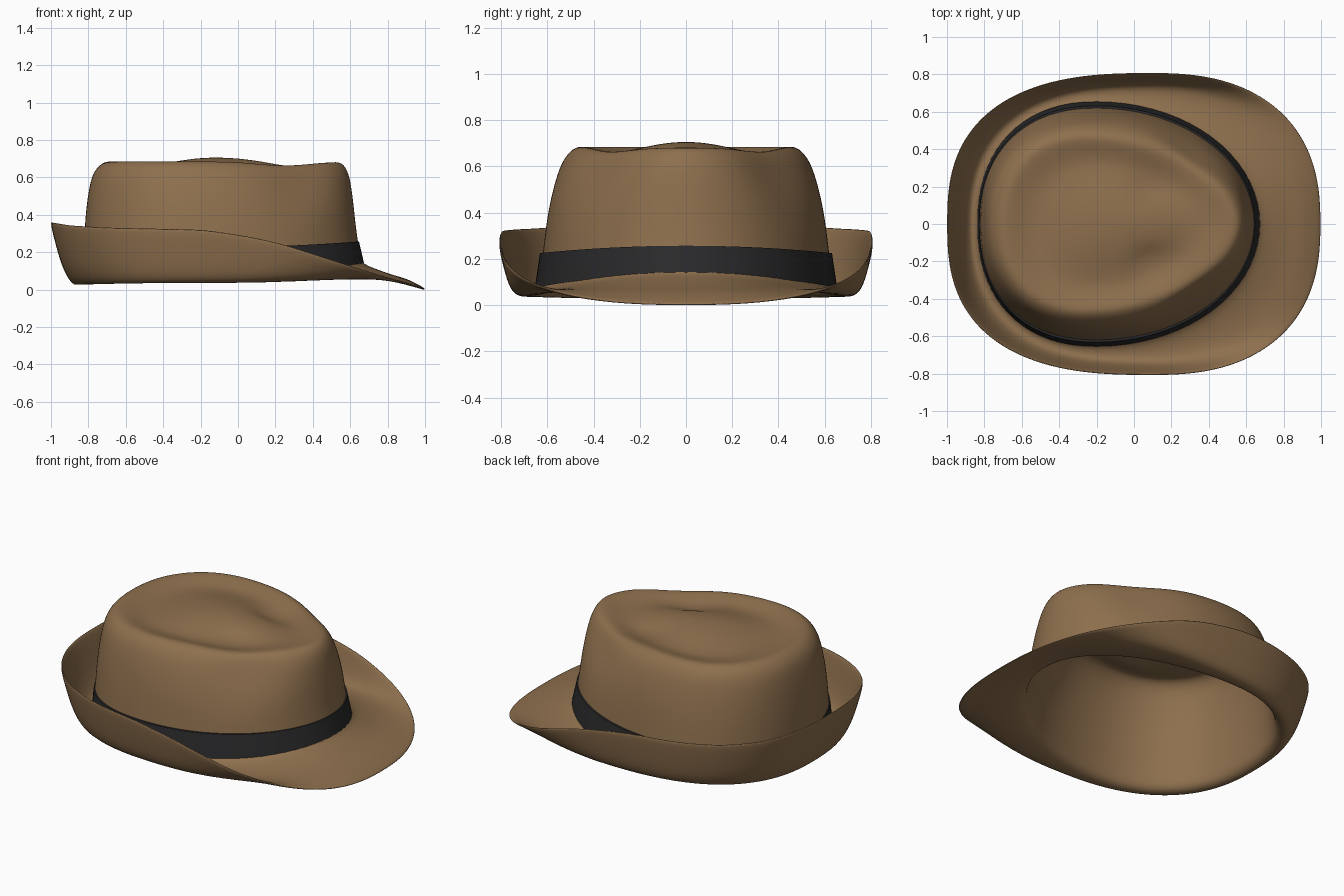
import bpy, bmesh, math

if "Cube" in bpy.data.objects:
    bpy.data.objects.remove(bpy.data.objects["Cube"])

SEG = 72
DROP = 0.009  # lowers the whole hat onto the ground


def material(name, rgb):
    m = bpy.data.materials.new(name)
    m.diffuse_color = (*rgb, 1)
    m.use_nodes = True
    m.node_tree.nodes["Principled BSDF"].inputs["Base Color"].default_value = m.diffuse_color
    return m


felt = material("brown felt", (0.27, 0.16, 0.075))
ribbon = material("black ribbon", (0.023, 0.023, 0.025))


def blend(back, side, front, c):
    """Value that runs from back to side to front with the cosine c."""
    return side + ((front - side) if c > 0 else (back - side)) * c * c


def outline(back, front, width, cx, n, z, pinch=0.0):
    """Egg-shaped loop; n is (back, front) squareness,
    z is a (back, side, front) height or a rule of (c, x)."""
    pts = []
    for i in range(SEG):
        t = 2 * math.pi * i / SEG
        c, s = math.cos(t), math.sin(t)
        a = front - cx if c > 0 else cx - back
        e = 2 / (n[1] if c > 0 else n[0])
        x = cx + a * math.copysign(abs(c) ** e, c)
        y = width * math.copysign(abs(s) ** e, s)
        y *= 1 - pinch * math.exp(-((x - 0.36) / 0.2) ** 2)
        h = z(c, x) if callable(z) else blend(*z, c)
        pts.append((x, y, h))
    return pts


def mix(p, q, f, fz):
    """Loop between two loops, with separate plan and height fractions."""
    return [(a[0] + (b[0] - a[0]) * f, a[1] + (b[1] - a[1]) * f,
             a[2] + (b[2] - a[2]) * fz) for a, b in zip(p, q)]


def loft(name, loops, mat, centre=None):
    bm = bmesh.new()
    rows = [[bm.verts.new((x, y, z - DROP)) for x, y, z in loop] for loop in loops]
    for lo, hi in zip(rows, rows[1:]):
        for i in range(SEG):
            j = (i + 1) % SEG
            bm.faces.new((lo[i], lo[j], hi[j], hi[i]))
    if centre:
        top = bm.verts.new(centre)
        for i in range(SEG):
            bm.faces.new((rows[-1][i], rows[-1][(i + 1) % SEG], top))
    bmesh.ops.recalc_face_normals(bm, faces=bm.faces)
    me = bpy.data.meshes.new(name)
    bm.to_mesh(me)
    bm.free()
    me.materials.append(mat)
    me.polygons.foreach_set("use_smooth", [True] * len(me.polygons))
    ob = bpy.data.objects.new(name, me)
    bpy.context.collection.objects.link(ob)
    return ob


# Height of the brim edge along the hat
EDGE = [(-1, .374), (-.9, .357), (-.7, .345), (-.2, .334), (0, .309), (.15, .279),
        (.3, .237), (.5, .17), (.7, .105), (.85, .057), (1, .009)]


def edge_z(c, x):
    for (x0, z0), (x1, z1) in zip(EDGE, EDGE[1:]):
        if x <= x1:
            return z0 + (z1 - z0) * max(0, x - x0) / (x1 - x0)
    return EDGE[-1][1]


def crest(h):
    """Crown rim height with a dip behind the front peak."""
    return lambda c, x: h - 0.022 * math.exp(-((c - 0.66) / 0.24) ** 2)


# Brim: upturned at back and sides, dipping at the front
edge = outline(-1.0, 1.0, 0.807, 0.1, (2.65, 2.45), edge_z)
fold = outline(-0.89, 0.82, 0.742, 0.0, (2.5, 2.25), (.047, .058, .082))
brim = [edge, mix(fold, edge, .7, .6), mix(fold, edge, .4, .25), fold,
        outline(-.86, .74, .69, -.1, (2.35, 2.1), (.036, .047, .112)),
        outline(-.825, .665, .64, -.2, (2.25, 2.0), (.06, .065, .14))]

# Crown wall, pinched at the front sides
crown = [outline(-.82, .648, .625, -.2, (2.25, 2.0), (.12, .12, .18)),
         outline(-.815, .625, .605, -.2, (2.25, 2.0), (.31, .31, .33)),
         outline(-.805, .612, .584, -.2, (2.25, 2.0), (.45, .45, .46), .05),
         outline(-.785, .597, .550, -.22, (2.25, 1.95), (.58, .58, .58), .12),
         outline(-.76, .58, .518, -.24, (2.25, 1.9), (.65, .65, .645), .12)]

# Crown top with a teardrop groove around a raised middle
rim = outline(-.71, .55, .475, -.25, (2.25, 1.85), crest(.69), .07)
hub = [(-.12, 0, 0)] * SEG


def inset(f, dz):
    return [(x, y, z + dz) for x, y, z in mix(rim, hub, 1 - f, 0)]


top = [rim, inset(.92, -.004), inset(.8, -.022), inset(.68, -.032),
       inset(.52, -.02)]
for f, z in ((.36, .688), (.18, .704)):
    top.append([(x, y, z) for x, y, _ in inset(f, 0)])

body = loft("felt_hat_body", brim + crown + top, felt, centre=(-.12, 0, .70))
thick = body.modifiers.new("thickness", 'SOLIDIFY')
thick.thickness = 0.014
thick.offset = 0
sub = body.modifiers.new("smooth", 'SUBSURF')
sub.levels = sub.render_levels = 2

# Ribbon band around the crown base, its top lip tucked into the felt
low, high = (.065, .085, .145), (.21, .234, .266)
band = loft("ribbon_band", [
    outline(-.838, .675, .654, -.2, (2.25, 2.0), low),
    outline(-.828, .647, .632, -.2, (2.25, 2.0), high),
    outline(-.817, .636, .612, -.2, (2.25, 2.0), high)], ribbon)
bpy.context.view_layer.objects.active = band
band.select_set(True)
bpy.ops.object.shade_smooth_by_angle(angle=math.radians(35))
